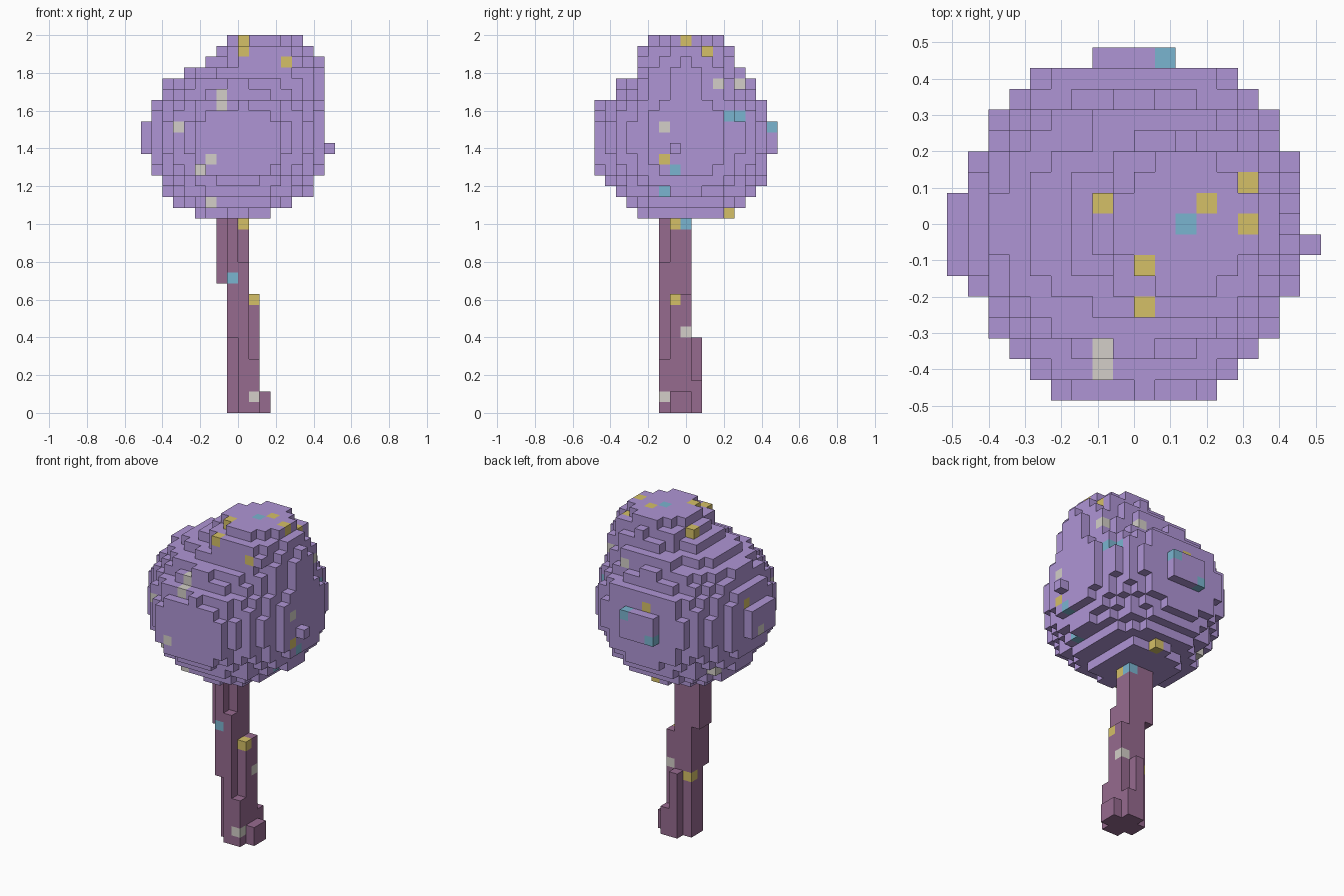
import bpy
import bmesh
from math import hypot, sqrt

cube = bpy.data.objects.get("Cube")
if cube:
    bpy.data.objects.remove(cube, do_unlink=True)

UNIT = 2 / 35          # edge of one block
NX, NY, NZ = 18, 17, 35


def material(name, r, g, b):
    mat = bpy.data.materials.new(name)
    mat.use_nodes = True
    mat.diffuse_color = (r, g, b, 1)
    mat.node_tree.nodes["Principled BSDF"].inputs["Base Color"].default_value = (r, g, b, 1)
    return mat


purple = material("purple_leaves", .43, .3, .665)
bark = material("plum_bark", .305, .145, .275)
yellow = material("yellow_speck", .66, .525, .135)
teal = material("teal_speck", .195, .46, .63)
grey = material("grey_speck", .655, .625, .58)


def box(i0, i1, j0, j1, k0, k1):
    return {(i, j, k) for i in range(i0, i1) for j in range(j0, j1) for k in range(k0, k1)}


# Crown: a large ball, flattened at the poles, with a smaller ball on top
def in_crown(i, j, k):
    x, y, z = i - 8.5, j - 8, k - 25
    small = (i - 11) ** 2 + (y / .9) ** 2 + (k - 30) ** 2 < 29.5
    if j == 0:
        return hypot(x, z + .5) < 4.2 and abs(z + .5) < 3
    if j == NY - 1:
        return abs(x) < 2 and abs(z) < 2
    if z > 3:
        y *= 1.12
    if z > 5:
        z += .7
    elif z < -6:
        z -= .3
    return small or sqrt(x * x + y * y + z * z) < 8.4


crown = {c for c in box(0, NX, 0, NY, 18, NZ) if in_crown(*c)}
crown |= box(0, 1, 6, 10, 24, 27)      # left patch
crown |= box(17, 18, 7, 8, 24, 25)     # right knob
crown |= box(9, 10, 0, 1, 28, 29)      # front knob
crown |= box(9, 14, 4, 5, 33, 34)      # top ledges
crown |= box(9, 15, 4, 5, 32, 33)
crown |= box(7, 13, 13, 14, 31, 32)    # back ledge
crown -= box(12, 13, 0, NY, 18, 19)    # trimmed lower right
crown -= box(14, 15, 0, NY, 19, 20)

# Trunk: a core with ridges that step sideways as it rises
trunk = box(8, 10, 7, 9, 0, 18)
trunk |= box(9, 10, 6, 7, 0, 14)       # front ridge
trunk |= box(8, 9, 6, 7, 7, 18)
trunk |= box(10, 11, 7, 9, 0, 11)      # side ridge
trunk |= box(10, 11, 6, 7, 0, 5)
trunk |= box(9, 10, 9, 10, 0, 7)       # back ridge
trunk |= box(10, 11, 9, 10, 0, 3)
trunk |= box(7, 8, 7, 9, 12, 18)       # high side ridge
trunk |= box(11, 12, 7, 9, 0, 2)       # root
solid = crown | trunk

# Specks: each is the outermost block on a line along one axis
paint = {}


def specks(axis, outward, slot, places):
    for place in places:
        line = [c for c in solid if c[:axis] + c[axis + 1:] == place]
        if line:
            paint[max(line, key=lambda c: c[axis] * outward)] = slot


YELLOW, TEAL, GREY = 1, 2, 3
specks(1, -1, YELLOW, [(9, 33), (13, 32), (9, 17), (10, 10)])
specks(1, -1, TEAL, [(8, 12)])
specks(1, -1, GREY, [(7, 29), (3, 26), (6, 23), (5, 22), (6, 19), (10, 1)])
specks(0, 1, YELLOW, [(8, 34), (10, 33), (6, 23), (7, 17), (7, 10)])
specks(0, 1, TEAL, [(12, 27), (13, 27), (16, 26), (7, 22), (6, 20), (8, 17)])
specks(0, 1, GREY, [(11, 30), (13, 30), (6, 26), (8, 7)])
specks(2, 1, YELLOW, [(7, 9), (12, 9), (9, 6)])
specks(2, 1, TEAL, [(11, 8)])
specks(2, 1, GREY, [(7, 1)])
specks(1, 1, YELLOW, [(8, 27), (9, 18), (8, 6)])
specks(1, 1, TEAL, [(7, 24)])
specks(0, -1, YELLOW, [(9, 27)])
specks(0, -1, GREY, [(8, 24), (11, 20)])


def build(name, cells, base):
    bm = bmesh.new()
    verts = {}

    def corner(p):
        if p not in verts:
            verts[p] = bm.verts.new(((p[0] - NX / 2) * UNIT, (p[1] - NY / 2) * UNIT, p[2] * UNIT))
        return verts[p]

    for cell in sorted(cells):
        for axis in range(3):
            for side in (0, 1):
                beside = list(cell)
                beside[axis] += 2 * side - 1
                if tuple(beside) in solid:
                    continue
                # Square on this side, wound to face outward
                a, b = (axis + 1) % 3, (axis + 2) % 3
                ring = []
                for u, v in ((0, 0), (1, 0), (1, 1), (0, 1)):
                    p = list(cell)
                    p[axis] += side
                    p[a] += u
                    p[b] += v
                    ring.append(corner(tuple(p)))
                face = bm.faces.new(ring if side else ring[::-1])
                face.material_index = paint.get(cell, 0)
    mesh = bpy.data.meshes.new(name)
    bm.to_mesh(mesh)
    bm.free()
    for mat in (base, yellow, teal, grey):
        mesh.materials.append(mat)
    bpy.context.collection.objects.link(bpy.data.objects.new(name, mesh))


build("crown", crown, purple)
build("trunk", trunk, bark)
